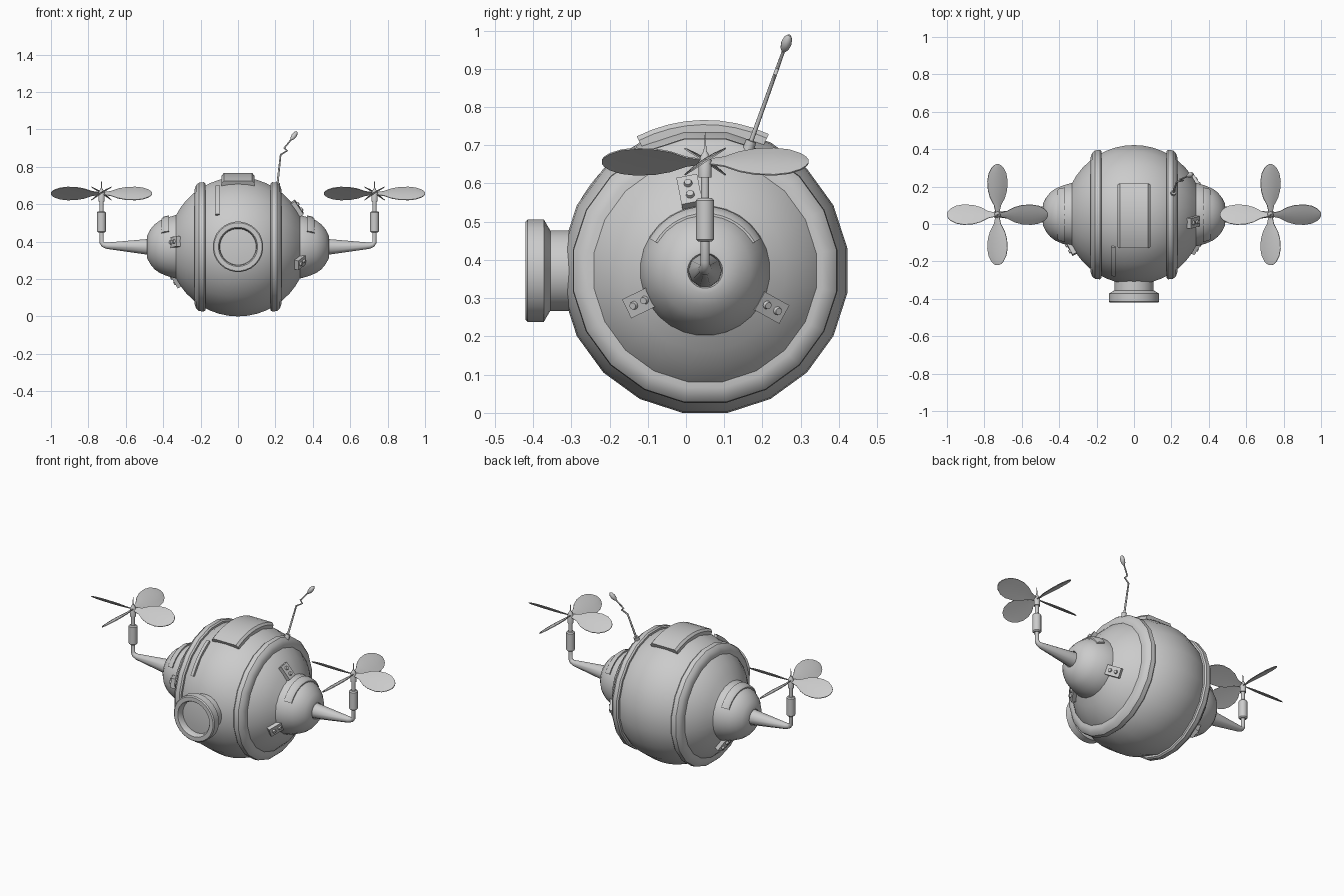
import bpy, bmesh
from math import sin, cos, pi, radians, sqrt
from mathutils import Matrix, Vector

if "Cube" in bpy.data.objects:
    bpy.data.objects.remove(bpy.data.objects["Cube"])

CY, CZ, R = 0.05, 0.372, 0.372
C = Matrix.Translation((0, CY, CZ))


def finish(name, bm, mat=None, angle=35):
    if mat:
        bm.transform(mat)
    bmesh.ops.remove_doubles(bm, verts=bm.verts, dist=1e-5)
    bmesh.ops.recalc_face_normals(bm, faces=bm.faces)
    me = bpy.data.meshes.new(name)
    bm.to_mesh(me)
    bm.free()
    ob = bpy.data.objects.new(name, me)
    bpy.context.collection.objects.link(ob)
    smooth(ob, angle)
    return ob


def smooth(ob, angle=35):
    bpy.ops.object.select_all(action='DESELECT')
    ob.select_set(True)
    bpy.context.view_layer.objects.active = ob
    bpy.ops.object.shade_smooth_by_angle(angle=radians(angle))


def lathe(name, prof, mat=C, n=24, arc=None, closed=False):
    """Sweep an (x, radius) profile about the x axis; arc = start/end degrees for partial bands."""
    bm = bmesh.new()
    a0, a1 = arc if arc else (180 / n, 360 + 180 / n)
    rows = []
    for i in range(n + 1 if arc else n):
        a = radians(a0 + (a1 - a0) * i / n)
        rows.append([bm.verts.new((x, r * cos(a), r * sin(a))) for x, r in prof])
    m = len(prof)
    for i in range(n):
        p, q = rows[i], rows[(i + 1) % len(rows)]
        for j in range(m if closed else m - 1):
            k = (j + 1) % m
            bm.faces.new((p[j], p[k], q[k], q[j]))
    if arc:
        bm.faces.new(rows[0])
        bm.faces.new(rows[-1])
    return finish(name, bm, mat)


def tube(name, pts):
    """Round tube through (x, y, z, radius) points."""
    cu = bpy.data.curves.new(name, 'CURVE')
    cu.dimensions = '3D'
    cu.bevel_depth = 1
    cu.bevel_resolution = 3
    cu.use_fill_caps = True
    sp = cu.splines.new('POLY')
    sp.points.add(len(pts) - 1)
    for p, (x, y, z, r) in zip(sp.points, pts):
        p.co = (x, y, z, 1)
        p.radius = r
    ob = bpy.data.objects.new(name, cu)
    bpy.context.collection.objects.link(ob)
    bpy.ops.object.select_all(action='DESELECT')
    ob.select_set(True)
    bpy.context.view_layer.objects.active = ob
    bpy.ops.object.convert(target='MESH')
    smooth(bpy.context.view_layer.objects.active, 50)


def bracket(name, x, deg):
    """Small plate with two bolts, lying on the hull along the meridian."""
    a, rho = radians(deg), sqrt(R * R - x * x)
    n = Vector((x, rho * cos(a), rho * sin(a))).normalized()
    v = Vector((0, -sin(a), cos(a)))
    u = v.cross(n)
    M = Matrix((u, v, n)).transposed().to_4x4()
    M.translation = Vector((0, CY, CZ)) + n * (R + 0.004)
    bm = bmesh.new()
    bmesh.ops.create_cube(bm, size=1, matrix=Matrix.Diagonal((0.085, 0.055, 0.034, 1)))
    for d in (-0.018, 0.018):
        bmesh.ops.create_cone(bm, cap_ends=True, segments=12, radius1=0.012, radius2=0.009,
                              depth=0.012, matrix=Matrix.Translation((d, 0, 0.02)))
    finish(name, bm, M)


def blade(name, origin, turn):
    """Leaf-shaped pitched propeller blade."""
    shape = [(0.012, 0.012), (0.05, 0.022), (0.09, 0.047), (0.13, 0.06), (0.18, 0.064),
             (0.22, 0.056), (0.25, 0.038), (0.264, 0.022), (0.27, 0.008)]
    bm = bmesh.new()
    rows = []
    for x, w in shape:
        top = [(t, 0.10 * w * (1 - t * t) + 0.002) for t in (-1, -0.5, 0, 0.5, 1)]
        low = [(t, -0.002 + 0.03 * w * (1 - t * t)) for t in (1, 0.5, 0, -0.5, -1)]
        rows.append([bm.verts.new((x, t * w, z)) for t, z in top + low])
    for p, q in zip(rows, rows[1:]):
        for j in range(10):
            k = (j + 1) % 10
            bm.faces.new((p[j], p[k], q[k], q[j]))
    bm.faces.new(rows[0])
    bm.faces.new(rows[-1])
    finish(name, bm, Matrix.Translation(origin) @ Matrix.Rotation(turn, 4, 'Z')
           @ Matrix.Rotation(radians(33), 4, 'X'))


# Hull
rv = R / cos(pi / 20)
lathe("hull", [(R * sin(radians(t)), rv * cos(radians(t))) for t in range(-64, 65, 8)], n=20)

# Top hatch and side grab bar, both following the hull
lathe("top_hatch", [(-0.087, 0.34), (-0.087, 0.382), (-0.076, 0.394), (0.076, 0.394),
                    (0.087, 0.382), (0.087, 0.34)], n=8, arc=(65, 117), closed=True)
lathe("grab_bar", [(-0.12, 0.34), (-0.12, 0.372), (-0.1, 0.375), (-0.1, 0.34)],
      n=8, arc=(118, 152), closed=True)

# Front porthole with recessed glass (axis turned to -y)
front = C @ Matrix.Rotation(-pi / 2, 4, 'Z')
lathe("porthole", [(0.32, 0.106), (0.405, 0.106), (0.422, 0.135), (0.464, 0.135), (0.47, 0.129),
                   (0.47, 0.105), (0.462, 0.099), (0.43, 0.097)], front, n=28)
lathe("porthole_glass", [(0.432, 0.1), (0.436, 0.06), (0.438, 0)], front, n=28)

# Everything that repeats on both ends
for s, side in ((1, "right"), (-1, "left")):
    def m(prof):
        return [(s * x, r) for x, r in prof]
    lathe(f"{side}_hull_ring", m([(0.172, 0.32), (0.174, 0.343), (0.182, 0.35), (0.208, 0.348),
                                  (0.224, 0.334), (0.232, 0.31), (0.23, 0.27)]), n=20, closed=True)
    lathe(f"{side}_end_cap", m([(0.318, 0.17), (0.335, 0.17), (0.38, 0.157), (0.42, 0.14),
                                (0.447, 0.12), (0.47, 0.092), (0.486, 0.06), (0.486, 0.046),
                                (0.47, 0.04), (0.47, 0)]), n=28)
    lathe(f"{side}_cap_band", m([(0.37, 0.14), (0.37, 0.168), (0.4, 0.16), (0.41, 0.15), (0.41, 0.12)]),
          n=14, arc=(30, 150), closed=True)
    X = 0.73 * s
    tube(f"{side}_arm", [(0.46 * s, CY, CZ, 0.045), (0.49 * s, CY, CZ, 0.043),
                         (0.70 * s, CY, 0.378, 0.018), (0.72 * s, CY, 0.383, 0.014),
                         (X, CY, 0.396, 0.012), (X, CY, 0.46, 0.012)])
    up = Matrix.Translation((X, CY, 0)) @ Matrix.Rotation(-pi / 2, 4, 'Y')
    lathe(f"{side}_motor", [(0.448, 0), (0.448, 0.018), (0.454, 0.024), (0.556, 0.024),
                            (0.562, 0.018), (0.562, 0.011), (0.615, 0.011), (0.615, 0.017),
                            (0.66, 0.017), (0.675, 0.01), (0.685, 0.004), (0.74, 0)], up, n=16)
    for i in range(4):
        blade(f"{side}_blade_{i + 1}", (X, CY, 0.657), i * pi / 2)

for i, (x, a) in enumerate(((0.31, 101), (0.325, 206), (0.32, 331), (-0.33, 172), (-0.325, 292))):
    bracket(f"bracket_{i + 1}", x, a)


# Crooked antenna with bulb and base
def ant(x, z, r):
    return (x, 0.17 + (z - 0.71) * 0.36, z, r)


tube("antenna_base", [ant(0.205, 0.67, 0.016), ant(0.212, 0.712, 0.014)])
tube("antenna", [ant(0.21, 0.7, 0.006), ant(0.228, 0.865, 0.005), ant(0.262, 0.885, 0.005),
                 ant(0.247, 0.9, 0.005), ant(0.288, 0.95, 0.004)])
tube("antenna_bulb", [ant(0.284, 0.944, 0.004), ant(0.291, 0.953, 0.011), ant(0.3, 0.966, 0.014),
                      ant(0.309, 0.98, 0.011), ant(0.314, 0.988, 0.004)])
